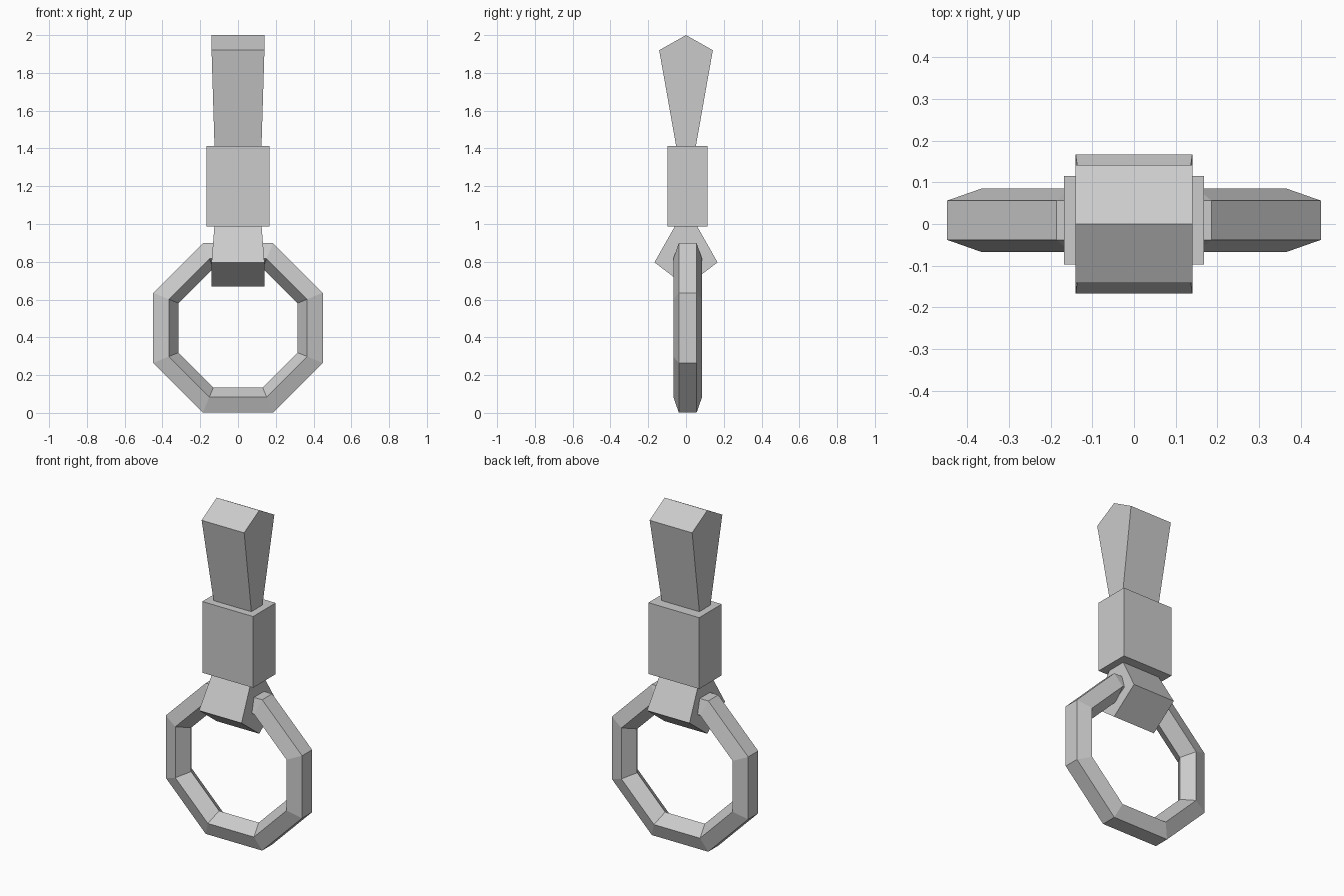
import bpy, bmesh
from math import cos, sin, pi

cube = bpy.data.objects.get("Cube")
if cube:
    bpy.data.objects.remove(cube)

grey = bpy.data.materials.new("plain grey")
grey.use_nodes = True
colour = (0.6, 0.6, 0.6, 1)
grey.diffuse_color = colour
grey.node_tree.nodes["Principled BSDF"].inputs["Base Color"].default_value = colour


def add_object(name, bm):
    bmesh.ops.recalc_face_normals(bm, faces=bm.faces)
    mesh = bpy.data.meshes.new(name)
    bm.to_mesh(mesh)
    bm.free()
    mesh.materials.append(grey)
    obj = bpy.data.objects.new(name, mesh)
    bpy.context.collection.objects.link(obj)
    return obj


def wedge(name, profile):
    """Five-sided strap end: (half width x, y, z) points closed between both sides."""
    bm = bmesh.new()
    sides = [[bm.verts.new((s * x, y, z)) for x, y, z in profile] for s in (-1, 1)]
    for side in sides:
        bm.faces.new(side)
    n = len(profile)
    for i in range(n):
        j = (i + 1) % n
        bm.faces.new((sides[0][i], sides[0][j], sides[1][j], sides[1][i]))
    return add_object(name, bm)


def strap_end(name, waist, wide, tip_z):
    (wx, wy, wz), (x, y, z) = waist, wide
    wedge(name, [(wx, -wy, wz), (x, -y, z), (x, 0, tip_z), (x, y, z), (wx, wy, wz)])


strap_end("upper_strap", (0.124, 0.05, 1.40), (0.14, 0.142, 1.92), 2.0)
strap_end("lower_strap", (0.124, 0.052, 1.0), (0.14, 0.167, 0.797), 0.67)

# Clasp block around the strap
bm = bmesh.new()
bmesh.ops.create_cube(bm, size=1)
bmesh.ops.scale(bm, vec=(0.335, 0.212, 0.424), verts=bm.verts)
bmesh.ops.translate(bm, vec=(0, 0.009, 1.2), verts=bm.verts)
add_object("clasp_block", bm)

# Octagonal ring with a five-sided section, its ridge pointing inwards
SIDES, SECTION, RADIUS, THICK = 8, 5, 0.421, 0.08
bm = bmesh.new()
rings = []
for i in range(SIDES):
    a = 2 * pi * (i + 0.5) / SIDES
    loop = []
    for k in range(SECTION):
        b = 2 * pi * k / SECTION
        r = RADIUS - THICK * cos(b)
        loop.append(bm.verts.new((r * cos(a), 0.009 + THICK * sin(b), 0.45 + r * sin(a))))
    rings.append(loop)
for i in range(SIDES):
    p, q = rings[i], rings[(i + 1) % SIDES]
    for k in range(SECTION):
        m = (k + 1) % SECTION
        bm.faces.new((p[k], p[m], q[m], q[k]))
add_object("ring", bm)
